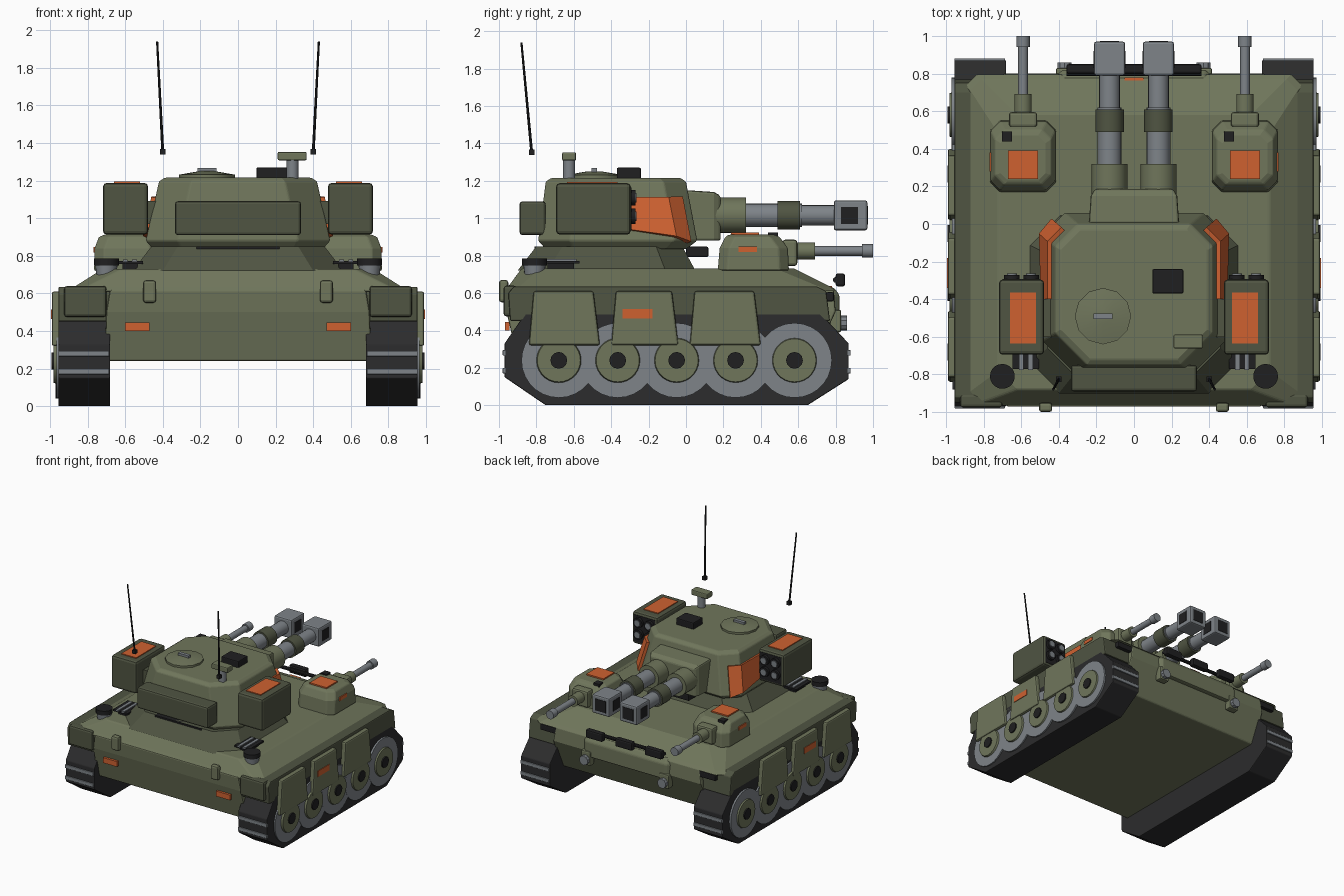
import bpy, bmesh, math
from mathutils import Vector

if "Cube" in bpy.data.objects:
    bpy.data.objects.remove(bpy.data.objects["Cube"])


def material(name, rgb):
    m = bpy.data.materials.new(name)
    m.use_nodes = True
    m.diffuse_color = (*rgb, 1)
    m.node_tree.nodes["Principled BSDF"].inputs["Base Color"].default_value = (*rgb, 1)
    return m


OLIVE = material("olive", (0.16, 0.18, 0.105))
DARK = material("dark_olive", (0.08, 0.09, 0.055))
ORANGE = material("orange", (0.62, 0.12, 0.03))
GREY = material("steel_grey", (0.21, 0.23, 0.25))
BLACK = material("black", (0.014, 0.014, 0.015))
TRACK = material("track_rubber", (0.025, 0.025, 0.026))


def finish(name, bm, mat, bevel=0.0, smooth=False):
    bmesh.ops.recalc_face_normals(bm, faces=bm.faces)
    mesh = bpy.data.meshes.new(name)
    bm.to_mesh(mesh)
    bm.free()
    mesh.materials.append(mat)
    if smooth:
        mesh.shade_smooth()
        mesh.set_sharp_from_angle(angle=math.radians(35))
    ob = bpy.data.objects.new(name, mesh)
    bpy.context.collection.objects.link(ob)
    if bevel:
        mod = ob.modifiers.new("soft_edges", "BEVEL")
        mod.width, mod.segments, mod.limit_method = bevel, 2, "ANGLE"
    return ob


def loft(name, rings, mat, bevel=0.0):
    """Skin a stack of equal-sized rings and cap both ends."""
    bm = bmesh.new()
    vs = [[bm.verts.new(p) for p in r] for r in rings]
    n = len(rings[0])
    for a, b in zip(vs, vs[1:]):
        for i in range(n):
            bm.faces.new((a[i], a[(i + 1) % n], b[(i + 1) % n], b[i]))
    bm.faces.new(vs[0])
    bm.faces.new(vs[-1])
    return finish(name, bm, mat, bevel)


def box(name, c, size, mat, bevel=0.0):
    bm = bmesh.new()
    bmesh.ops.create_cube(bm, size=1)
    for v in bm.verts:
        v.co = Vector(c) + Vector([v.co[i] * size[i] for i in range(3)])
    return finish(name, bm, mat, bevel)


def rod(name, a, b, r, mat, r2=None, sides=20):
    """Cylinder or cone from point a to point b."""
    a, b = Vector(a), Vector(b)
    bm = bmesh.new()
    bmesh.ops.create_cone(bm, cap_ends=True, segments=sides, radius1=r,
                          radius2=r if r2 is None else r2, depth=(b - a).length)
    q = (b - a).to_track_quat("Z", "Y")
    for v in bm.verts:
        v.co = (a + b) / 2 + q @ v.co
    return finish(name, bm, mat, smooth=True)


def prism(name, profile, x0, x1, mat, bevel=0.0):
    """Side profile (y, z) pulled along x."""
    return loft(name, [[(x, y, z) for y, z in profile] for x in (x0, x1)], mat, bevel)


def octo(cx, hx, y0, y1, z, c, front=None):
    """Rectangle with cut corners; front is the cut at the gun end."""
    f = c if front is None else front
    half = [(hx - c, y0), (hx, y0 + c), (hx, y1 - f), (hx - f, y1)]
    return [(cx + x, y, z) for x, y in half] + [(cx - x, y, z) for x, y in reversed(half)]


def rect(hx, y0, y1, z):
    return [(-hx, y0, z), (hx, y0, z), (hx, y1, z), (-hx, y1, z)]


# Hull
loft("lower_hull", [rect(0.71, -0.9, 0.68, 0.24), rect(0.7, -0.96, 0.8, 0.5),
                    rect(0.68, -0.97, 0.79, 0.62)], OLIVE, 0.01)
loft("upper_hull", [octo(0, 0.9, -0.97, 0.8, 0.61, 0.06), octo(0, 0.87, -0.95, 0.77, 0.635, 0.06),
                    octo(0, 0.72, -0.88, 0.58, 0.73, 0.1)], OLIVE, 0.01)
loft("turret_collar", [octo(0, 0.56, -0.9, 0.05, 0.72, 0.16),
                       octo(0, 0.46, -0.8, -0.02, 0.85, 0.14)], DARK)

# Turret
loft("turret", [octo(0, 0.45, -0.75, 0.0, 0.835, 0.15, 0.1), octo(0, 0.49, -0.79, 0.06, 0.88, 0.17, 0.12),
                octo(0, 0.42, -0.75, 0.0, 1.195, 0.17, 0.12), octo(0, 0.39, -0.72, -0.03, 1.215, 0.16, 0.11)],
     OLIVE, 0.008)
box("turret_bustle", (0, -0.82, 1.0), (0.67, 0.14, 0.18), DARK, 0.015)
box("bustle_seal", (0, -0.79, 0.842), (0.44, 0.04, 0.016), BLACK)
loft("gun_mantlet", [[(x, y, z) for x, z in ((-w, 0.88), (w, 0.88), (w, 1.01 + h), (-w, 1.01 + h))]
                     for y, w, h in ((0, 0.24, 0.14), (0.15, 0.23, 0.13), (0.185, 0.21, 0.11))], OLIVE, 0.012)
box("mantlet_sensor", (0, 0.06, 0.82), (0.22, 0.12, 0.055), BLACK, 0.008)

# Turret roof fittings
rod("hatch", (-0.165, -0.49, 1.21), (-0.165, -0.49, 1.232), 0.15, OLIVE, sides=12)
rod("hatch_dome", (-0.165, -0.49, 1.232), (-0.165, -0.49, 1.25), 0.145, OLIVE, 0.04, 12)
box("hatch_handle", (-0.165, -0.49, 1.258), (0.1, 0.03, 0.02), GREY)
box("roof_vent", (0.18, -0.305, 1.24), (0.165, 0.13, 0.06), BLACK, 0.008)
rod("periscope_post", (0.29, -0.625, 1.21), (0.29, -0.625, 1.31), 0.032, GREY)
box("periscope_head", (0.288, -0.625, 1.33), (0.155, 0.075, 0.045), OLIVE, 0.008)

# Nose
loft("nose_stowage", [octo(0, 0.42, 0.68, 0.82, z, 0.04) for z in (0.46, 0.59)]
     + [octo(0, 0.4, 0.7, 0.79, 0.63, 0.03)], OLIVE, 0.01)
box("nose_marker", (0, 0.75, 0.632), (0.1, 0.06, 0.012), ORANGE)
rod("light_bar", (-0.36, 0.8, 0.67), (0.36, 0.8, 0.67), 0.015, BLACK, sides=10)
for x in (-0.28, 0, 0.28):
    box("light_bar_lamp", (x, 0.825, 0.67), (0.16, 0.05, 0.07), BLACK, 0.012)

# Parts repeated on both sides
for s in (-1, 1):
    # Tracks
    prism("track", [(-0.75, 0), (0.65, 0), (0.87, 0.14), (0.87, 0.33), (0.72, 0.49),
                    (-0.86, 0.49), (-0.97, 0.33), (-0.97, 0.15)], s * 0.68, s * 0.955, TRACK, 0.006)
    for z in (0.185, 0.28):
        for y in (-0.97, 0.87):
            box("track_cleat", (s * 0.82, y, z), (0.27, 0.02, 0.03), GREY, 0.004)
    for i in range(5):
        y = -0.68 + i * 0.315
        rod("road_wheel", (s * 0.9, y, 0.24), (s * (0.966 + 0.001 * i), y, 0.24), 0.2, GREY, sides=28)
        rod("wheel_hub", (s * 0.95, y, 0.24), (s * 0.982, y, 0.24), 0.125, OLIVE, 0.115, 28)
        rod("axle_cap", (s * 0.96, y, 0.24), (s * 0.992, y, 0.24), 0.045, BLACK, sides=12)

    # Fenders and skirts
    prism("fender", [(-0.94, 0.45), (0.77, 0.45), (0.75, 0.61), (0.7, 0.635), (-0.92, 0.635), (-0.95, 0.6)],
          s * 0.66, s * 0.955, DARK, 0.008)
    box("rear_fender_box", (s * 0.812, -0.94, 0.557), (0.225, 0.07, 0.165), DARK, 0.015)
    for a, b in ((-0.84, -0.46), (-0.4, -0.04), (0.02, 0.4)):
        prism("side_skirt", [(a, 0.32), (b, 0.32), (b - 0.035, 0.61), (a + 0.025, 0.61)],
              s * 0.94, s * 0.99, OLIVE, 0.012)
    box("skirt_marker", (s * 0.991, -0.26, 0.49), (0.008, 0.16, 0.05), ORANGE)
    box("front_headlight", (s * 0.75, 0.77, 0.58), (0.16, 0.04, 0.05), BLACK, 0.008)

    # Rear plate fittings
    box("rear_lamp", (s * 0.47, -0.975, 0.61), (0.07, 0.05, 0.12), OLIVE, 0.015)
    box("rear_reflector", (s * 0.535, -0.955, 0.423), (0.13, 0.025, 0.045), ORANGE)
    box("nose_lamp_housing", (s * 0.37, 0.8, 0.45), (0.09, 0.06, 0.12), OLIVE, 0.01)
    rod("tow_lug", (s * 0.37, 0.82, 0.44), (s * 0.37, 0.86, 0.44), 0.04, GREY, sides=10)

    # Deck fittings
    rod("exhaust_neck", (s * 0.7, -0.81, 0.67), (s * 0.7, -0.81, 0.755), 0.05, GREY, 0.06)
    rod("exhaust_cap", (s * 0.7, -0.81, 0.748), (s * 0.7, -0.81, 0.785), 0.066, BLACK)
    box("deck_grille", (s * 0.575, -0.67, 0.765), (0.14, 0.2, 0.015), BLACK)
    box("grille_foot", (s * 0.575, -0.67, 0.74), (0.08, 0.14, 0.04), BLACK)
    for x in (0.55, 0.6):
        box("grille_bar", (s * x, -0.68, 0.775), (0.025, 0.19, 0.012), GREY)

    # Turret cheek panel, wrapped around the front corner
    bm = bmesh.new()
    columns = []
    for low, along in ((0.95, -1), (0.9, 0), (0.87, 1)):
        col = []
        for z in (low, 1.11):
            t = (z - 0.88) / 0.315
            w, f = 0.495 - 0.07 * t, 0.065 - 0.06 * t
            p = {-1: (w, -0.4), 0: (w, f - 0.12), 1: (w - 0.07, f - 0.05)}[along]
            col.append(bm.verts.new((s * p[0], p[1], z)))
        columns.append(col)
    for a, b in zip(columns, columns[1:]):
        bm.faces.new((a[0], b[0], b[1], a[1]))
    panel = finish("cheek_panel", bm, ORANGE)
    mod = panel.modifiers.new("thickness", "SOLIDIFY")
    mod.thickness, mod.offset = 0.035, 0

    # Rocket pods
    box("rocket_pod", (s * 0.598, -0.495, 1.05), (0.24, 0.4, 0.275), DARK, 0.02)
    box("pod_face", (s * 0.598, -0.296, 1.05), (0.2, 0.008, 0.23), BLACK)
    box("pod_top_panel", (s * 0.59, -0.5, 1.19), (0.14, 0.27, 0.009), ORANGE)
    box("pod_arm", (s * 0.46, -0.5, 1.03), (0.1, 0.2, 0.12), DARK)
    for x in (0.547, 0.649):
        for z in (1.01, 1.11):
            rod("rocket_tube", (s * x, -0.31, z), (s * x, -0.27, z), 0.042, BLACK, sides=14)
            rod("rocket_tip", (s * x, -0.3, z), (s * x, -0.264, z), 0.026, GREY, sides=12)

    # Main guns
    def gun(name, x, z, y0, y1, r, mat):
        rod(name, (x, y0, z), (x, y1, z), r, mat)
    gx, gz = s * 0.13, 1.015
    gun("gun_sleeve", gx, gz, 0.15, 0.32, 0.095, OLIVE)
    gun("gun_barrel", gx, gz, 0.3, 0.62, 0.063, GREY)
    gun("barrel_collar", gx, gz, 0.49, 0.61, 0.076, DARK)
    gun("barrel_end", gx, gz, 0.6, 0.82, 0.055, GREY)
    box("muzzle_brake", (gx, 0.88, gz), (0.165, 0.18, 0.16), GREY, 0.012)
    box("muzzle_side_ports", (gx, 0.875, gz), (0.171, 0.09, 0.09), BLACK)
    box("muzzle_bore", (gx, 0.969, gz), (0.1, 0.008, 0.1), BLACK)

    # Small sponson turrets
    cx = s * 0.59
    loft("small_turret", [octo(cx, 0.175, 0.17, 0.55, 0.72, 0.05), octo(cx, 0.172, 0.18, 0.545, 0.84, 0.05),
                          octo(cx, 0.15, 0.21, 0.5, 0.9, 0.05), octo(cx, 0.12, 0.23, 0.47, 0.912, 0.04)],
         OLIVE, 0.008)
    box("small_turret_hatch", (cx, 0.315, 0.915), (0.16, 0.15, 0.016), ORANGE)
    box("small_turret_sight", (s * 0.59 - 0.085, 0.465, 0.905), (0.055, 0.055, 0.035), BLACK)
    box("small_turret_marker", (s * 0.764, 0.33, 0.833), (0.008, 0.1, 0.03), ORANGE)
    box("small_gun_mount", (cx, 0.555, 0.815), (0.15, 0.08, 0.14), OLIVE, 0.015)
    gun("small_gun_sleeve", cx, 0.825, 0.58, 0.69, 0.046, OLIVE)
    gun("small_gun_barrel", cx, 0.825, 0.68, 0.95, 0.026, GREY)
    gun("small_gun_tip", cx, 0.825, 0.94, 1.0, 0.036, GREY)

    # Whip antennas
    box("antenna_base", (s * 0.4, -0.825, 1.353), (0.03, 0.03, 0.03), BLACK)
    rod("antenna", (s * 0.4, -0.825, 1.35), (s * 0.43, -0.88, 1.94), 0.008, BLACK, 0.006, 8)
